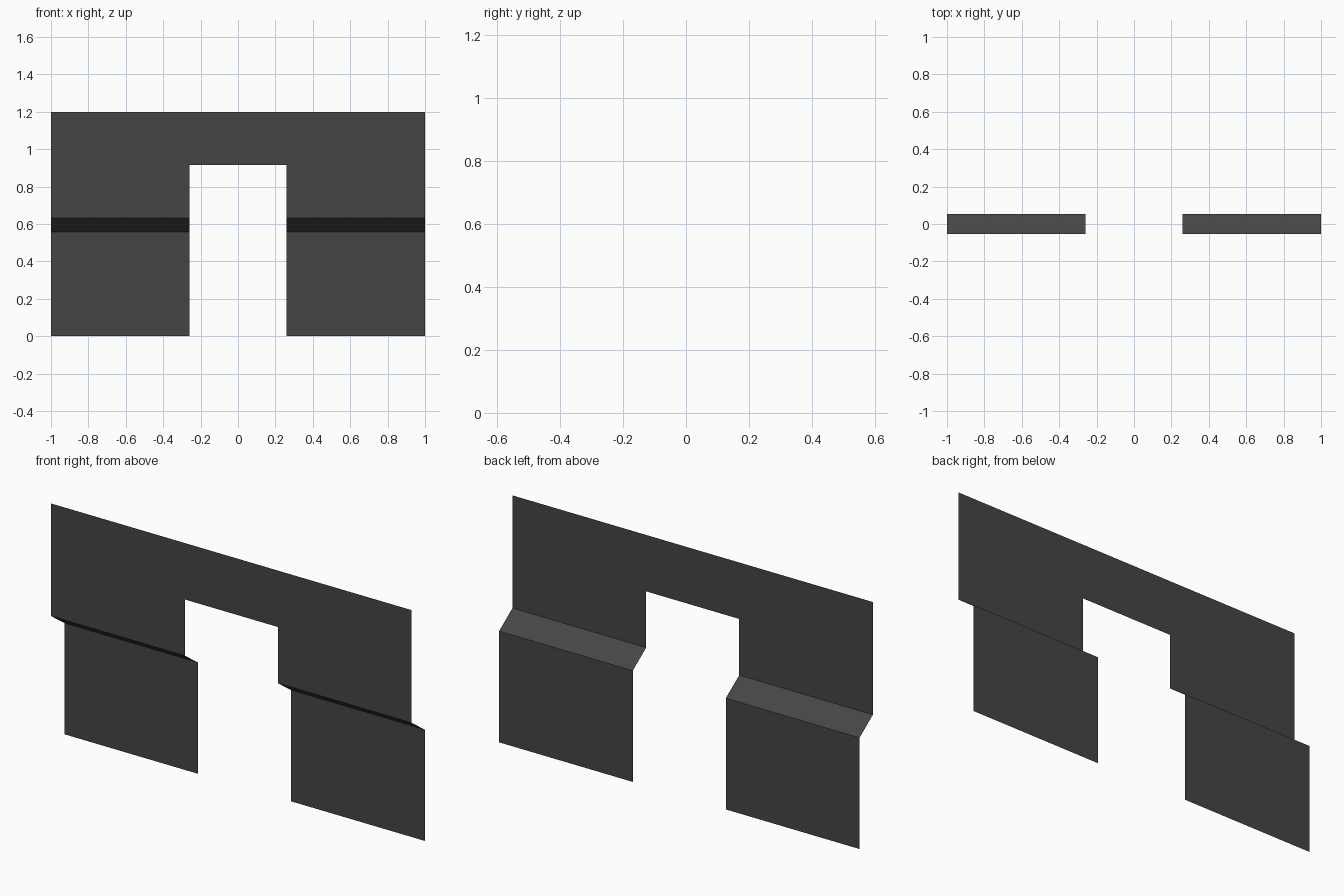
import bpy
import bmesh

if "Cube" in bpy.data.objects:
    bpy.data.objects.remove(bpy.data.objects["Cube"])

grey = bpy.data.materials.new("dark_grey")
grey.diffuse_color = (0.06, 0.06, 0.06, 1)
grey.use_nodes = True
grey.node_tree.nodes["Principled BSDF"].inputs["Base Color"].default_value = grey.diffuse_color


def sheet(name, x0, x1, profile):
    """Thin bent sheet: a (y, z) profile, top to bottom, stretched from x0 to x1."""
    bm = bmesh.new()
    rows = [(bm.verts.new((x0, y, z)), bm.verts.new((x1, y, z))) for y, z in profile]
    for (a, b), (c, d) in zip(rows, rows[1:]):
        bm.faces.new((c, d, b, a))  # front faces -y
    mesh = bpy.data.meshes.new(name)
    bm.to_mesh(mesh)
    bm.free()
    mesh.materials.append(grey)
    obj = bpy.data.objects.new(name, mesh)
    bpy.context.collection.objects.link(obj)
    return obj


FRONT, BACK = -0.053, 0.053
INNER, NOTCH_TOP = 0.258, 0.915

# Bridge over the opening
sheet("top_bridge", -INNER, INNER, [(FRONT, 1.198), (FRONT, NOTCH_TOP)])

# Side panels: front upper sheet, sloped step, rear lower sheet
side = [(FRONT, 1.198), (FRONT, NOTCH_TOP), (FRONT, 0.633), (BACK, 0.558), (BACK, 0.0)]
sheet("left_panel", -1.0, -INNER, side)
sheet("right_panel", INNER, 1.0, side)
